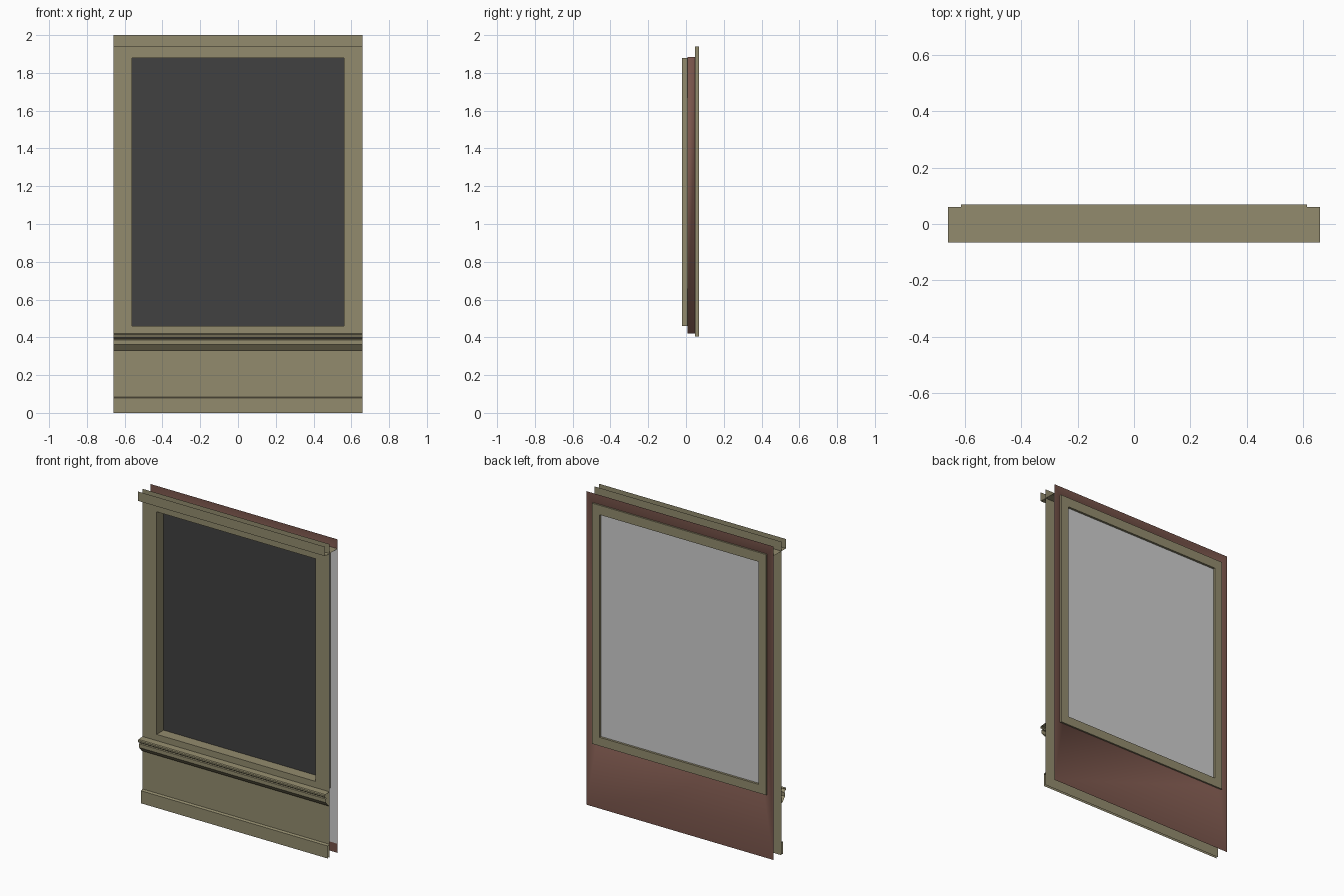
import bpy
from mathutils import Vector

if "Cube" in bpy.data.objects:
    bpy.data.objects.remove(bpy.data.objects["Cube"])


def material(name, rgb):
    m = bpy.data.materials.new(name)
    m.diffuse_color = (*rgb, 1)
    m.use_nodes = True
    m.node_tree.nodes["Principled BSDF"].inputs["Base Color"].default_value = m.diffuse_color
    return m


OLIVE = material("olive_trim", (0.29, 0.26, 0.155))
BROWN = material("brown_siding", (0.19, 0.09, 0.07))
GREY = material("pale_grey", (0.62, 0.62, 0.62))
DARK = material("dark_glass", (0.052, 0.052, 0.052))

HALF = 0.66      # half width of the panel
FRONT = -0.02    # front wall plane
BACK = 0.06      # back wall plane


def make(name, verts, faces, mat, smooth=False):
    me = bpy.data.meshes.new(name)
    me.from_pydata(verts, [], faces)
    me.materials.append(mat)
    ob = bpy.data.objects.new(name, me)
    bpy.context.collection.objects.link(ob)
    if smooth:
        for p in me.polygons:
            p.use_smooth = True
    return ob


def rect(x, z0, z1, y):
    return [Vector(c) for c in ((-x, y, z0), (x, y, z0), (x, y, z1), (-x, y, z1))]


def ring(name, outer, inner, y, mat, inner_y=None, outer_y=None, smooth=False):
    """Rectangular ring in the plane y, with optional inner and outer side walls.
    outer and inner are (half width, bottom, top)."""
    verts = rect(*outer, y) + rect(*inner, y)
    facing = -1 if y < 0 else 1
    faces = []

    def add(face, towards):
        a, b, c = (verts[i] for i in face[:3])
        n = (b - a).cross(c - b)
        faces.append(face if n.dot(towards) > 0 else face[::-1])

    for i in range(4):
        j = (i + 1) % 4
        add((i, j, 4 + j, 4 + i), Vector((0, facing, 0)))
    mid = Vector((0, y, (inner[1] + inner[2]) / 2))
    for base, shape, depth, sign in ((4, inner, inner_y, 1), (0, outer, outer_y, -1)):
        if depth is None:
            continue
        start = len(verts)
        verts += rect(*shape, depth)
        for i in range(4):
            j = (i + 1) % 4
            centre = (verts[base + i] + verts[base + j]) / 2
            add((base + i, base + j, start + j, start + i), (mid - centre) * sign)
    return make(name, verts, faces, mat, smooth)


def moulding(name, profile, mat):
    """Sweep an open (y, z) profile across the width, ends left open."""
    verts = [(x, y, z) for y, z in profile for x in (-HALF, HALF)]
    faces = [(2 * i, 2 * i + 2, 2 * i + 3, 2 * i + 1) for i in range(len(profile) - 1)]
    return make(name, verts, faces, mat)


# Inner wall with window reveal
ring("front_wall", (HALF, 0, 2), (0.56, 0.46, 1.88), FRONT, OLIVE, inner_y=0.05)

# Outer wall with its recessed opening
ring("back_wall", (HALF, 0, 2), (0.59, 0.42, 1.885), BACK, BROWN, inner_y=0.008, smooth=True)

# Outer window frame
ring("back_window_frame", (0.615, 0.405, 1.94), (0.56, 0.46, 1.88), 0.07, OLIVE,
     inner_y=0.056, outer_y=0.048)

# Panes: dark from the front, pale backing sheet seen from behind
make("front_glass", rect(0.56, 0.46, 1.88, 0.05), [(0, 1, 2, 3)], DARK)
make("backing_sheet", rect(HALF, 0.06, 1.94, 0.056), [(3, 2, 1, 0)], GREY)

# Horizontal mouldings
moulding("top_trim", [(-0.065, 2), (-0.065, 1.94), (BACK, 1.94)], OLIVE)
moulding("chair_rail", [(FRONT, 0.42), (-0.06, 0.417), (-0.065, 0.412), (-0.065, 0.402),
                        (-0.048, 0.39), (-0.055, 0.387), (-0.055, 0.363),
                        (-0.03, 0.333), (FRONT, 0.33)], OLIVE)
moulding("baseboard", [(FRONT, 0.085), (-0.036, 0.08), (-0.036, 0)], OLIVE)
